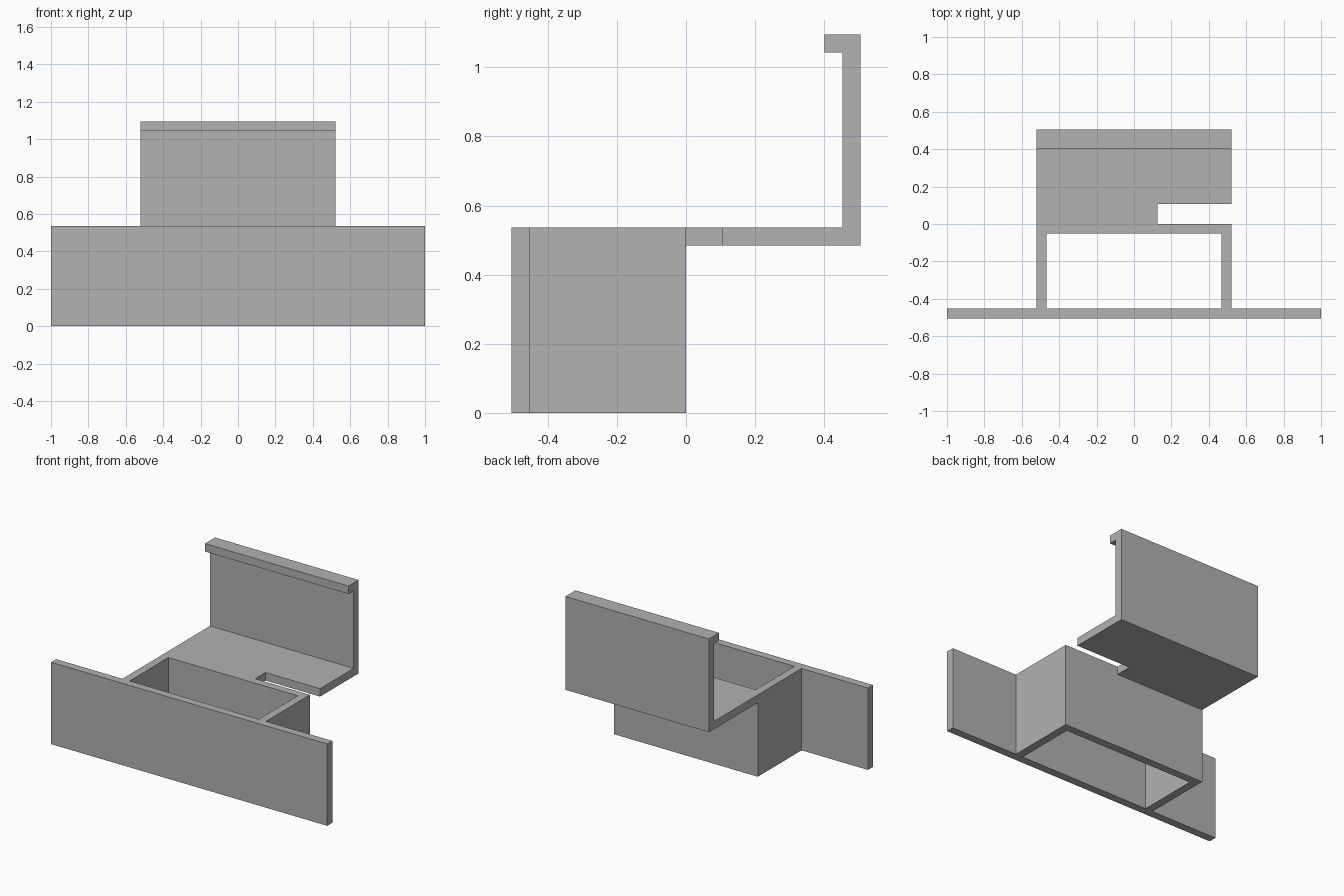
import bpy
import bmesh
from mathutils import Vector

cube = bpy.data.objects.get("Cube")
if cube:
    bpy.data.objects.remove(cube, do_unlink=True)

# Shared dimensions
T = 0.052                  # sheet thickness
HALF = 0.52                # half width of body
FRONT, BACK = -0.505, 0.505
SHELF_TOP = 0.536
SHELF_LOW = SHELF_TOP - T
TOP = 1.095

grey = bpy.data.materials.new("plain grey")
grey.use_nodes = True
colour = (0.445, 0.445, 0.445, 1)
grey.diffuse_color = colour
grey.node_tree.nodes["Principled BSDF"].inputs["Base Color"].default_value = colour


def extrude_profile(name, points, direction):
    """Turn a closed outline into a solid by sweeping it along a direction."""
    bm = bmesh.new()
    face = bm.faces.new([bm.verts.new(p) for p in points])
    swept = bmesh.ops.extrude_face_region(bm, geom=[face], use_keep_orig=True)
    moved = [g for g in swept["geom"] if isinstance(g, bmesh.types.BMVert)]
    bmesh.ops.translate(bm, verts=moved, vec=Vector(direction))
    bmesh.ops.recalc_face_normals(bm, faces=bm.faces)
    mesh = bpy.data.meshes.new(name)
    bm.to_mesh(mesh)
    bm.free()
    mesh.materials.append(grey)
    obj = bpy.data.objects.new(name, mesh)
    bpy.context.collection.objects.link(obj)
    return obj


def plan(name, outline, low, high):
    return extrude_profile(name, [(x, y, low) for x, y in outline], (0, 0, high - low))


# Wide front plate
inner = FRONT + T
plan("front_plate", [(-1, FRONT), (1, FRONT), (1, inner), (-1, inner)], 0, SHELF_TOP)

# U-shaped walls of the open box behind the plate
w = HALF - T
plan("box_walls", [(-HALF, inner), (-w, inner), (-w, -T), (w, -T),
                   (w, inner), (HALF, inner), (HALF, 0), (-HALF, 0)], 0, SHELF_TOP)

# Shelf with a slot cut in from its left side
slot_x, slot_y = 0.125, 0.106
plan("shelf", [(-HALF, 0), (slot_x, 0), (slot_x, slot_y), (HALF, slot_y),
               (HALF, BACK - T), (-HALF, BACK - T)], SHELF_LOW, SHELF_TOP)

# Upright back panel with a forward lip
hook = [(BACK, SHELF_LOW), (BACK, TOP), (BACK - 2 * T, TOP), (BACK - 2 * T, TOP - T),
        (BACK - T, TOP - T), (BACK - T, SHELF_LOW)]
extrude_profile("back_panel", [(-HALF, y, z) for y, z in hook], (2 * HALF, 0, 0))
